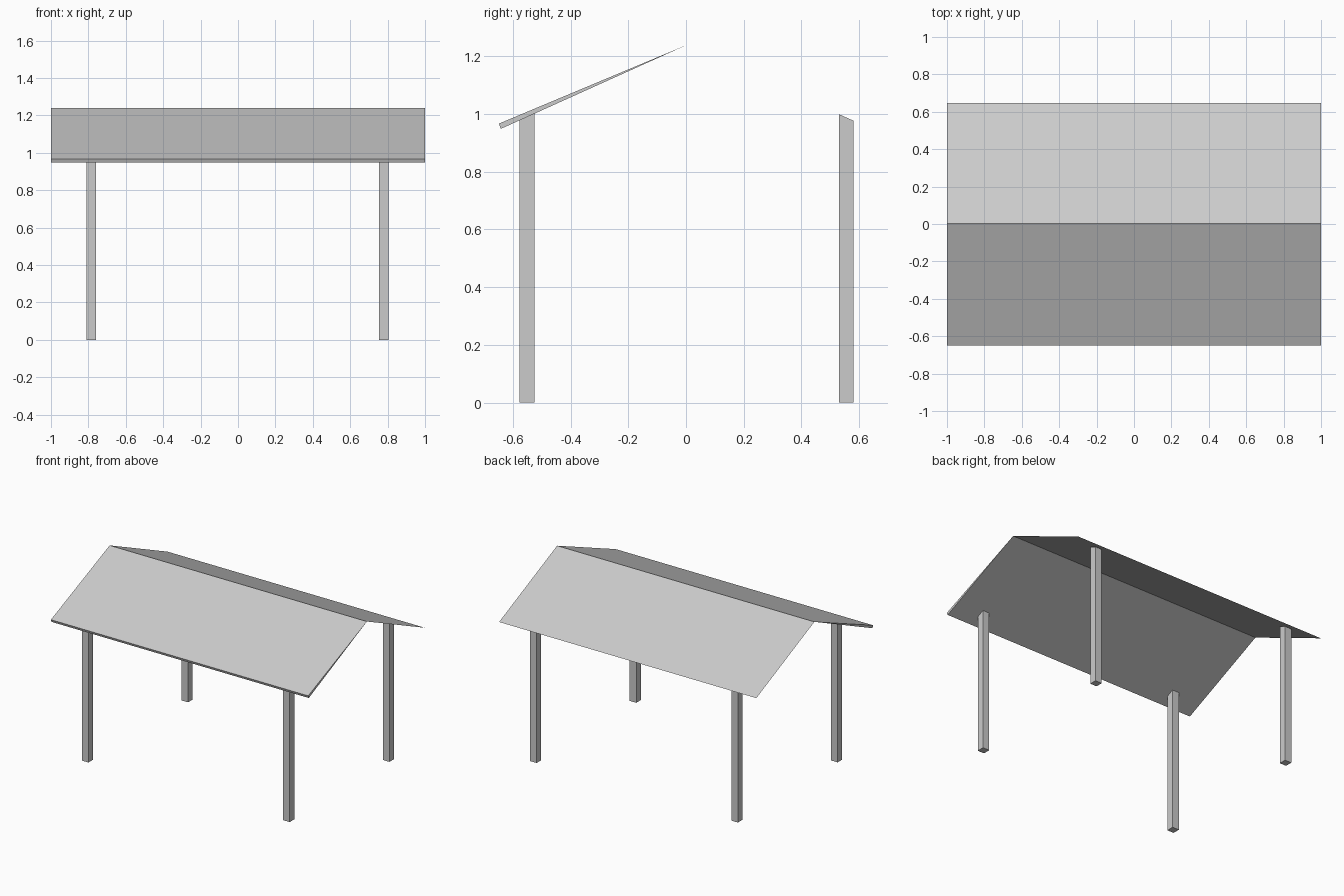
import bpy, bmesh

if "Cube" in bpy.data.objects:
    bpy.data.objects.remove(bpy.data.objects["Cube"])

RIDGE_Y, RIDGE_Z = 0.003, 1.24
EAVE_Y, EAVE_Z = 0.643, 0.951
SLOPE = (RIDGE_Z - EAVE_Z) / EAVE_Y


def make_object(name, bm):
    bmesh.ops.recalc_face_normals(bm, faces=bm.faces)
    mesh = bpy.data.meshes.new(name)
    bm.to_mesh(mesh)
    bm.free()
    obj = bpy.data.objects.new(name, mesh)
    bpy.context.collection.objects.link(obj)
    return obj


# front roof slope: thin wedge that tapers to nothing at the ridge
bm = bmesh.new()
profile = [(RIDGE_Y, RIDGE_Z), (-0.649, 0.967), (-0.642, 0.949)]
face = bm.faces.new([bm.verts.new((-1, y, z)) for y, z in profile])
ext = bmesh.ops.extrude_face_region(bm, geom=[face], use_keep_orig=True)
verts = [g for g in ext["geom"] if isinstance(g, bmesh.types.BMVert)]
bmesh.ops.translate(bm, verts=verts, vec=(2, 0, 0))
make_object("front_roof_slope", bm)

# back roof slope: single sheet
bm = bmesh.new()
bm.faces.new([bm.verts.new(p) for p in (
    (-1, RIDGE_Y, RIDGE_Z), (1, RIDGE_Y, RIDGE_Z),
    (1, 0.647, EAVE_Z - 0.001), (-1, 0.647, EAVE_Z - 0.001))])
sheet = make_object("back_roof_slope", bm)
if sheet.data.polygons[0].normal.z < 0:
    sheet.data.flip_normals()


# posts: square columns with tops cut to the roof pitch
def post(name, x, y, half=0.0255):
    bm = bmesh.new()
    bmesh.ops.create_cube(bm, size=1)
    for v in bm.verts:
        top = v.co.z > 0
        v.co.x = x + 2 * half * v.co.x
        v.co.y = y + 2 * half * v.co.y
        v.co.z = RIDGE_Z - SLOPE * abs(v.co.y) - 0.002 if top else 0
    make_object(name, bm)


for side, x in (("left", -0.785), ("right", 0.78)):
    post(f"front_{side}_post", x, -0.551)
    post(f"back_{side}_post", x, 0.556)
